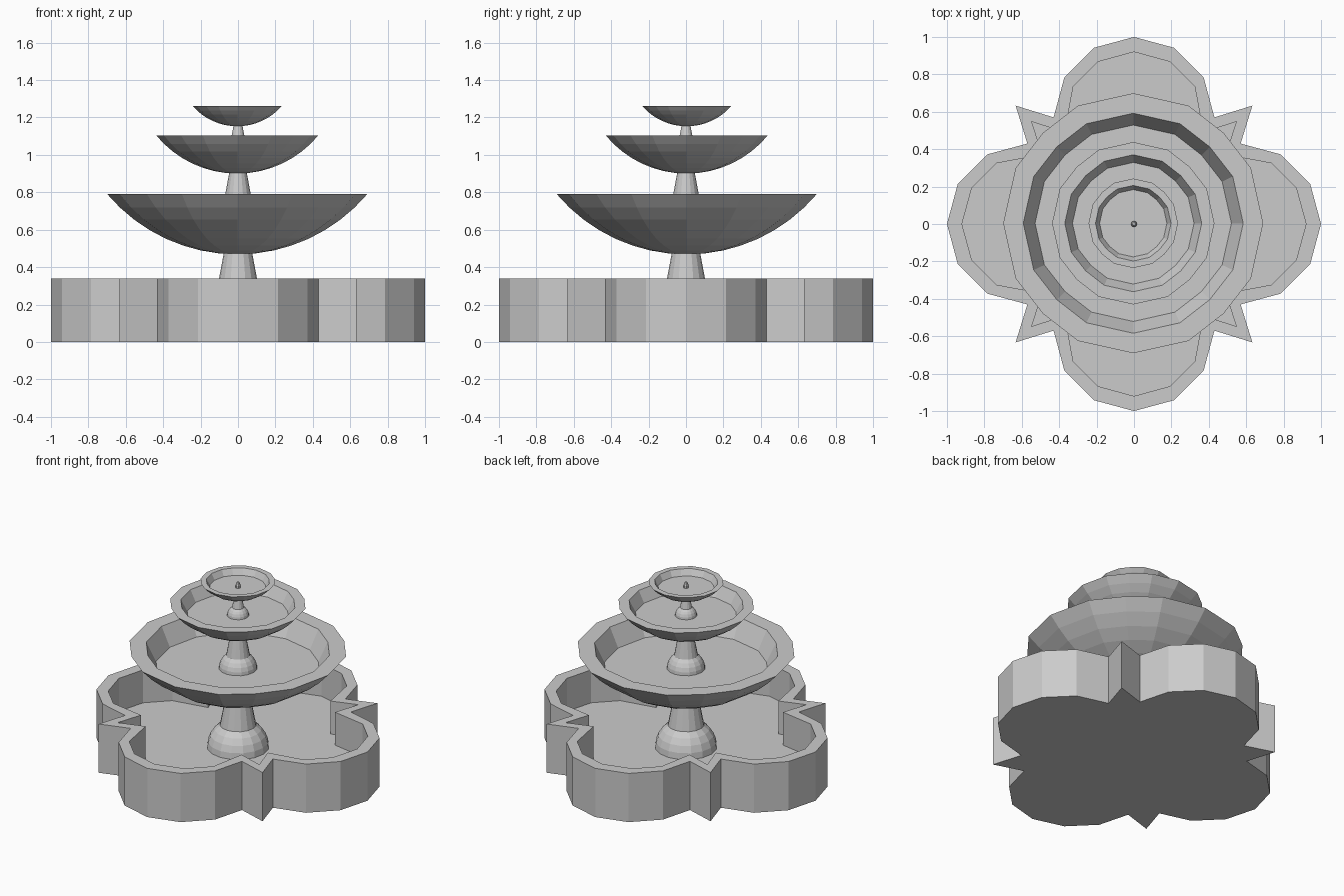
import bpy
import bmesh
import math

if "Cube" in bpy.data.objects:
    bpy.data.objects.remove(bpy.data.objects["Cube"])

stone = bpy.data.materials.new("grey_stone")
stone.diffuse_color = (0.6, 0.6, 0.6, 1)
stone.use_nodes = True
stone.node_tree.nodes["Principled BSDF"].inputs["Base Color"].default_value = stone.diffuse_color


def finish(name, bm, loc=(0, 0, 0)):
    bmesh.ops.remove_doubles(bm, verts=bm.verts[:], dist=1e-5)
    bmesh.ops.recalc_face_normals(bm, faces=bm.faces[:])
    mesh = bpy.data.meshes.new(name)
    bm.to_mesh(mesh)
    bm.free()
    mesh.materials.append(stone)
    ob = bpy.data.objects.new(name, mesh)
    ob.location = loc
    bpy.context.collection.objects.link(ob)
    return ob


def four_fold(quarter):
    """Repeat a quarter outline around the z axis."""
    out = []
    for k in range(4):
        c, s = round(math.cos(k * math.pi / 2)), round(math.sin(k * math.pi / 2))
        out += [(x * c - y * s, x * s + y * c) for x, y in quarter]
    return out


def stack(name, rings, loc=(0, 0, 0)):
    """Skin a list of closed rings and cap both ends."""
    bm = bmesh.new()
    vs = [[bm.verts.new(p) for p in ring] for ring in rings]
    n = len(vs[0])
    for a, b in zip(vs, vs[1:]):
        for i in range(n):
            j = (i + 1) % n
            bm.faces.new((a[i], a[j], b[j], b[i]))
    bm.faces.new(vs[0][::-1])
    bm.faces.new(vs[-1])
    return finish(name, bm, loc)


def lathe(name, section, profile, loc=(0, 0, 0)):
    return stack(name, [[(x * r, y * r, z) for x, y in section] for r, z in profile], loc)


# sixteen-point sections: slightly squared for bowls, regular for stems
bowl_section = four_fold([(1, 0), (0.905, 0.425), (0.695, 0.695), (0.425, 0.905)])
round_section = [(math.cos(i * math.pi / 8), math.sin(i * math.pi / 8)) for i in range(16)]


# basin: four lobes with pointed corners between them
def basin_outline(half, tip):
    mirrored = [(y, x) for x, y in reversed(half[1:])]
    return four_fold(half + [(tip, tip)] + mirrored)


outer = basin_outline([(1, 0), (0.942, 0.215), (0.785, 0.372), (0.57, 0.43)], 0.633)
inner = basin_outline([(0.92, 0), (0.867, 0.193), (0.735, 0.325), (0.49, 0.37)], 0.547)
stack("basin", [[(x, y, z) for x, y in o]
                for o, z in ((outer, 0), (outer, 0.34), (inner, 0.34), (inner, 0.11))])


# bowls: spherical underside, flat rim, sloped inner wall and flat floor
def bowl(name, r, z_bottom, z_rim, r_in, r_floor, z_floor):
    h = z_rim - z_bottom
    radius = (r * r + h * h) / (2 * h)
    top = math.asin(r / radius)
    profile = []
    for i in range(1, 9):
        a = top * i / 8
        profile.append((radius * math.sin(a), z_bottom + radius * (1 - math.cos(a))))
    profile += [(r_in, z_rim), (r_floor, z_floor)]
    lathe(name, bowl_section, profile, (-0.004, 0.004, 0))


bowl("large_bowl", 0.695, 0.468, 0.79, 0.588, 0.525, 0.66)
bowl("middle_bowl", 0.434, 0.90, 1.105, 0.366, 0.325, 1.027)
bowl("small_bowl", 0.239, 1.153, 1.262, 0.202, 0.18, 1.22)


# stems: rounded foot with a tapering neck
def stem(name, z0, foot_r, neck_r, top_r, z1):
    end = math.acos(neck_r / foot_r)
    profile = [(foot_r * math.cos(end * i / 4), z0 + foot_r * math.sin(end * i / 4)) for i in range(5)]
    lathe(name, round_section, profile + [(top_r, z1)])


stem("lower_stem", 0.105, 0.198, 0.115, 0.076, 0.475)
stem("middle_stem", 0.655, 0.122, 0.075, 0.046, 0.91)
stem("upper_stem", 1.025, 0.070, 0.038, 0.023, 1.16)

# small spout in the top bowl
lathe("spout", round_section[::2], [(0.016, 1.215), (0.016, 1.238), (0.008, 1.258)])
